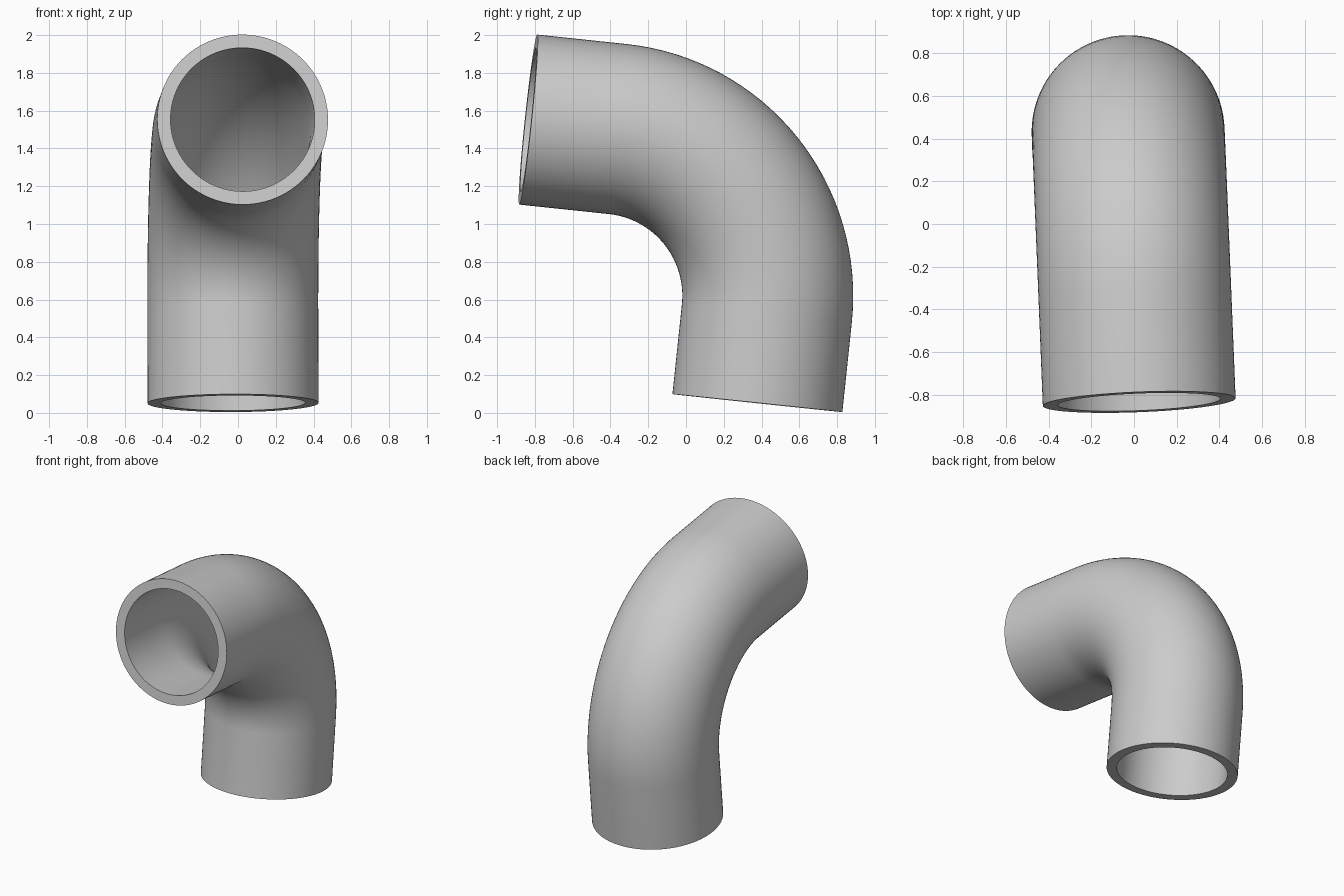
import bpy, bmesh, math
from mathutils import Vector

cube = bpy.data.objects.get("Cube")
if cube:
    bpy.data.objects.remove(cube, do_unlink=True)

OUTER, INNER = 0.4525, 0.382      # pipe radii
BEND, STRAIGHT = 0.888, 0.477     # bend radius and straight end length
SIDES, STEPS = 96, 32

# Directions: mouth points out of the upper opening, up runs along the lower leg
mouth = Vector((0.04, -0.994, 0.105)).normalized()
up = Vector((-0.003, 0.104, 0.994))
up = (up - mouth * up.dot(mouth)).normalized()
side = mouth.cross(up).normalized()
foot = Vector((-0.026, 0.378, 0.052))

# Centre line: straight leg, quarter bend, straight leg
bend_start = foot + up * STRAIGHT
pivot = bend_start + mouth * BEND
path = [(foot, -mouth)]
for i in range(STEPS + 1):
    a = math.pi / 2 * i / STEPS
    out = up * math.sin(a) - mouth * math.cos(a)
    path.append((pivot + out * BEND, out))
path.append((path[-1][0] + mouth * STRAIGHT, up))

bm = bmesh.new()


def ring(centre, out, radius):
    angles = [math.tau * k / SIDES for k in range(SIDES)]
    return [bm.verts.new(centre + radius * (out * math.cos(a) + side * math.sin(a)))
            for a in angles]


def bridge(first, second):
    for k in range(SIDES):
        n = (k + 1) % SIDES
        bm.faces.new((first[k], first[n], second[n], second[k]))


# Outer wall forward, inner wall back, closing over both rims
rings = [ring(c, o, OUTER) for c, o in path]
rings += [ring(c, o, INNER) for c, o in reversed(path)]
for i, current in enumerate(rings):
    bridge(current, rings[(i + 1) % len(rings)])
bmesh.ops.recalc_face_normals(bm, faces=bm.faces)

mesh = bpy.data.meshes.new("pipe_elbow")
bm.to_mesh(mesh)
bm.free()
pipe = bpy.data.objects.new("pipe_elbow", mesh)
bpy.context.collection.objects.link(pipe)

# Plain grey material
grey = bpy.data.materials.new("light_grey")
grey.use_nodes = True
colour = (0.6, 0.6, 0.6, 1)
grey.diffuse_color = colour
grey.node_tree.nodes["Principled BSDF"].inputs["Base Color"].default_value = colour
mesh.materials.append(grey)

# Smooth walls with crisp rims
bpy.ops.object.select_all(action="DESELECT")
pipe.select_set(True)
bpy.context.view_layer.objects.active = pipe
bpy.ops.object.shade_smooth_by_angle(angle=math.radians(30))
